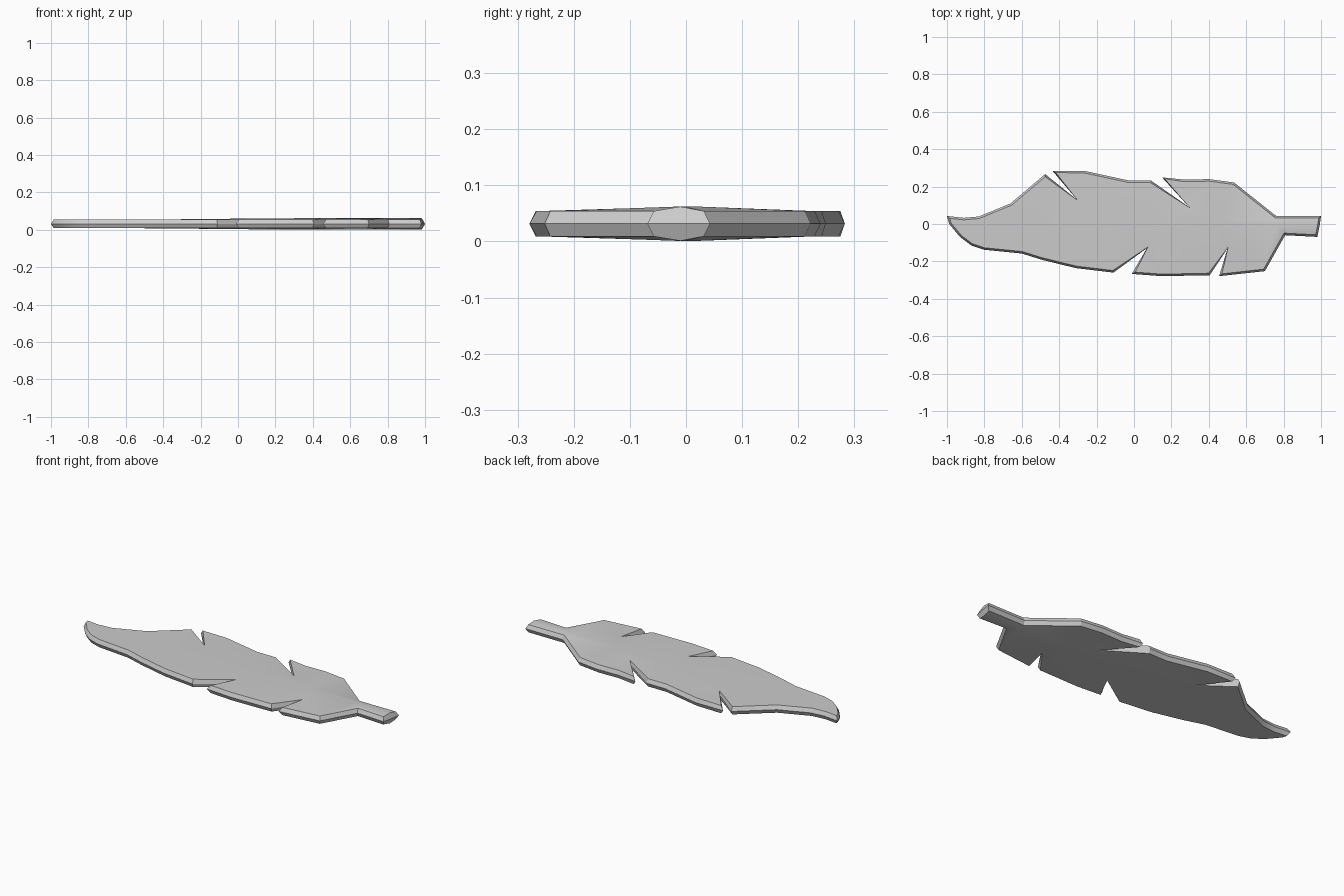
import bpy, bmesh
from mathutils import Vector
from mathutils.geometry import delaunay_2d_cdt

if "Cube" in bpy.data.objects:
    bpy.data.objects.remove(bpy.data.objects["Cube"])

# Feather outline, counter-clockwise from the tip
lower = [(-1, .043), (-.988, 0), (-.93, -.07), (-.87, -.115), (-.8, -.138), (-.6, -.158),
         (-.49, -.192), (-.31, -.236), (-.11, -.26), (.068, -.13), (-.012, -.267),
         (.15, -.279), (.405, -.274), (.5, -.13), (.455, -.279), (.7, -.252), (.808, -.06)]
stem_end = [(.98, -.069), (.992, -.012), (1, .043)]
upper = [(.76, .043), (.535, .222), (.4, .24), (.27, .237), (.15, .249), (.295, .09),
         (.09, .233), (-.03, .233), (-.26, .283), (-.435, .283), (-.305, .13),
         (-.475, .267), (-.66, .11), (-.83, .04), (-.91, .033)]
outline = [Vector(p) for p in lower + stem_end + upper]
n = len(outline)
root = len(lower) + 1          # the quill meets the stem end here
quill = [(.76, -.002), (.45, .01), (.15, .014), (-.1, .01), (-.44, -.012)]
quill_rise = [.031, .031, .0295, .027, .0235]
MID, RIM, INSET = .0315, .0225, .011


def inset(i):
    a, b, c = outline[i - 1], outline[i], outline[(i + 1) % n]
    d1, d2 = (b - a).normalized(), (c - b).normalized()
    n1, n2 = Vector((-d1.y, d1.x)), Vector((-d2.y, d2.x))
    m = (n1 + n2) / max(1 + n1.dot(n2), .5)
    return b + m * INSET


# Triangulate one face of the blade, with the quill as a crease
flat = [inset(i) for i in range(n)] + [Vector(q) for q in quill]
rise = [RIM] * n + quill_rise
rise[root] = .0305
crease = [(root, n)] + [(n + k, n + k + 1) for k in range(len(quill) - 1)]
edges = [(i, (i + 1) % n) for i in range(n)] + crease
pts, _, tris, source, _, _ = delaunay_2d_cdt(flat, edges, [list(range(n))], 1, 1e-6)
index = [s[0] for s in source]

# Top and bottom faces, joined by a rim pointed at mid height
bm = bmesh.new()
rim = [bm.verts.new((p.x, p.y, MID)) for p in outline]
for side in (1, -1):
    vs = [bm.verts.new((p.x, p.y, MID + side * h)) for p, h in zip(flat, rise)]
    for t in tris:
        bm.faces.new([vs[index[j]] for j in t])
    for i in range(n):
        j = (i + 1) % n
        bm.faces.new((rim[i], rim[j], vs[j], vs[i]))
bmesh.ops.recalc_face_normals(bm, faces=bm.faces)

mesh = bpy.data.meshes.new("feather")
bm.to_mesh(mesh)
bm.free()
feather = bpy.data.objects.new("feather", mesh)
bpy.context.collection.objects.link(feather)
bpy.context.view_layer.objects.active = feather
feather.select_set(True)
bpy.ops.object.shade_smooth_by_angle(angle=.4)
